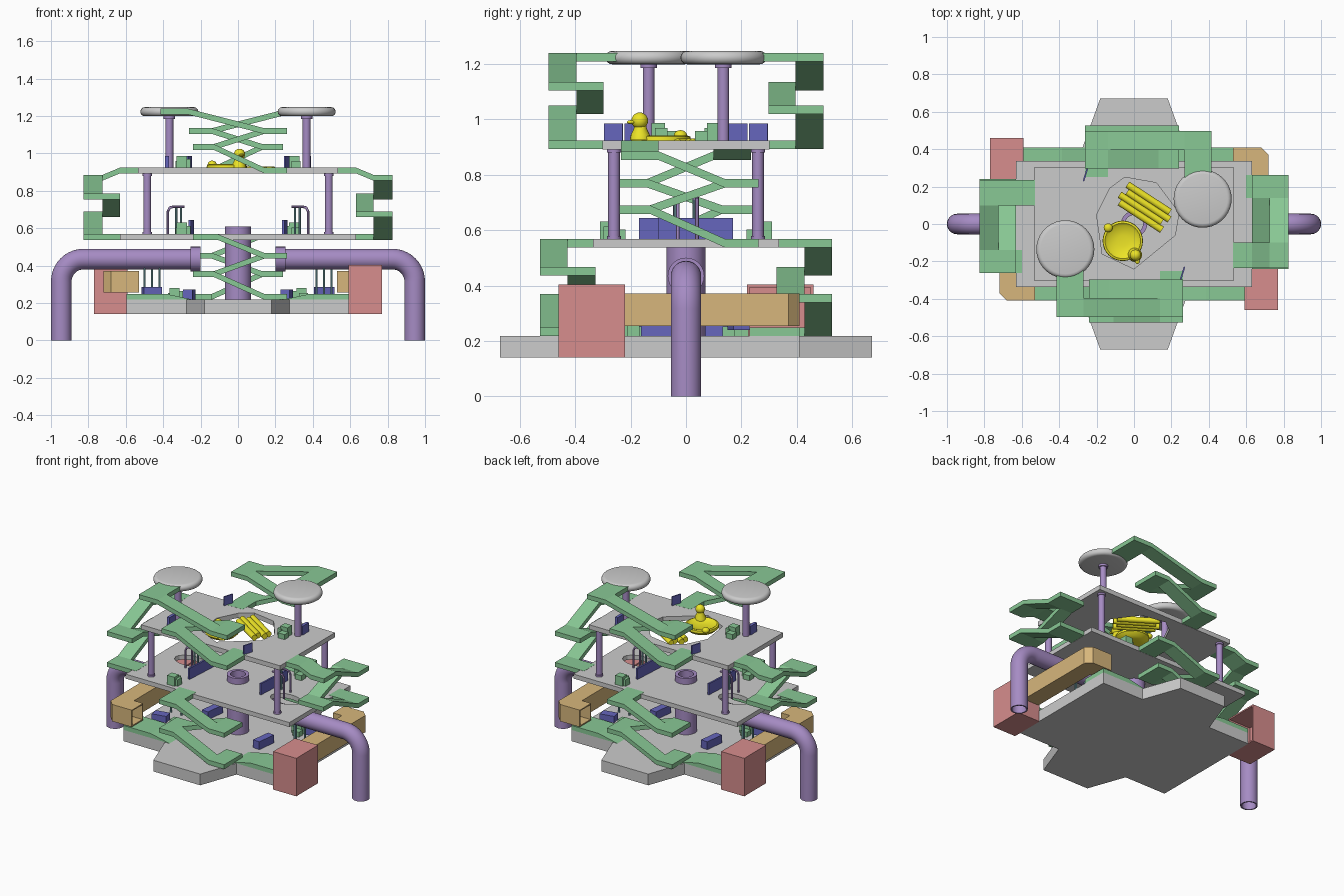
import bpy, bmesh, math
from mathutils import Matrix, Vector
from math import pi, cos, sin

if "Cube" in bpy.data.objects:
    bpy.data.objects.remove(bpy.data.objects["Cube"])

COLORS = dict(purple=(.38, .26, .55), green=(.25, .58, .30), blue=(.13, .13, .5), red=(.68, .27, .27),
              tan=(.68, .47, .2), yellow=(.85, .78, .02), teal=(.2, .42, .45))
MATS = {}
for n, c in COLORS.items():
    MATS[n] = bpy.data.materials.new(n)
    MATS[n].diffuse_color = (*c, 1)

def finish(name, bm, color=None, rot=0, smooth=False):
    bmesh.ops.recalc_face_normals(bm, faces=bm.faces[:])
    bm.transform(Matrix.Rotation(rot, 4, 'Z'))
    me = bpy.data.meshes.new(name)
    bm.to_mesh(me)
    bm.free()
    ob = bpy.data.objects.new(name, me)
    bpy.context.collection.objects.link(ob)
    if color:
        me.materials.append(MATS[color])
    if smooth:
        bpy.ops.object.select_all(action='DESELECT')
        bpy.context.view_layer.objects.active = ob
        ob.select_set(True)
        bpy.ops.object.shade_smooth_by_angle(angle=math.radians(35))
    return ob

def slab(bm, lo, hi):
    """Solid between two matching polygons."""
    a = [bm.verts.new(p) for p in lo]
    b = [bm.verts.new(p) for p in hi]
    n = len(a)
    bm.faces.new(a)
    bm.faces.new(b)
    return [bm.faces.new((a[i], a[(i+1) % n], b[(i+1) % n], b[i])) for i in range(n)]

def prism(bm, pts, z0, z1):
    return slab(bm, [(x, y, z0) for x, y in pts], [(x, y, z1) for x, y in pts])

def rect(x0, x1, y0, y1):
    return [(x0, y0), (x1, y0), (x1, y1), (x0, y1)]

def box(bm, x, y, z, sx, sy, sz, turn=0):
    m = Matrix.Rotation(turn, 2)
    pts = [m @ Vector(p) + Vector((x, y)) for p in rect(-sx/2, sx/2, -sy/2, sy/2)]
    prism(bm, pts, z, z + sz)

def skin(bm, rings, closed):
    n = len(rings[0])
    for i in range(len(rings) if closed else len(rings) - 1):
        r, s = rings[i], rings[(i+1) % len(rings)]
        for k in range(n):
            bm.faces.new((r[k], r[(k+1) % n], s[(k+1) % n], s[k]))

def lathe(bm, prof, cx, cy, seg=32, closed=False):
    """Revolve (radius, z) points about a vertical axis."""
    rings = [[bm.verts.new((cx + r*cos(2*pi*k/seg), cy + r*sin(2*pi*k/seg), z)) for k in range(seg)]
             for r, z in prof]
    skin(bm, rings, closed)
    if not closed:
        bm.faces.new(rings[0])
        bm.faces.new(rings[-1])

def sweep(bm, path, y, seg=28):
    """Tube along (x, z, radius) points in a plane of constant y."""
    P = [Vector((x, z)) for x, z, r in path]
    rings = []
    for i, p in enumerate(P):
        t = Vector((0, 0))
        for a, b in ((i-1, i), (i, i+1)):
            if a >= 0 and b < len(P) and (P[b] - P[a]).length > 1e-5:
                t += (P[b] - P[a]).normalized()
        t.normalize()
        r = path[i][2]
        rings.append([bm.verts.new((p.x - t.y*r*cos(2*pi*k/seg), y + r*sin(2*pi*k/seg),
                                    p.y + t.x*r*cos(2*pi*k/seg))) for k in range(seg)])
    return rings

def cut(ob, holes, z):
    bm = bmesh.new()
    for h in holes:
        prism(bm, h, z - .1, z + .1)
    c = finish("hole_cutter", bm)
    c.hide_render = True
    m = ob.modifiers.new("holes", 'BOOLEAN')
    m.object, m.solver = c, 'EXACT'
    bpy.context.view_layer.objects.active = ob
    bpy.ops.object.modifier_apply(modifier=m.name)
    bpy.data.objects.remove(c)

# base plate and the two upper decks
half = [(-.595, -.41), (-.275, -.41), (-.18, -.672), (.18, -.672), (.275, -.41), (.595, -.41)]
bm = bmesh.new()
prism(bm, half + [(-x, -y) for x, y in half], .14, .218)
finish("base_plate", bm)
bm = bmesh.new()
prism(bm, rect(-.63, .63, -.336, .336), .537, .568)
middle = finish("middle_deck", bm)
cut(middle, [[(s*(.41 + .11*cos(a*pi/8)), s*(-.06 + .07*sin(a*pi/8))) for a in range(16)] for s in (1, -1)]
    + [[(.06*cos(a*pi/16), .06*sin(a*pi/16)) for a in range(32)]], .55)
bm = bmesh.new()
prism(bm, rect(-.535, .535, -.302, .302), .892, .924)
upper = finish("upper_deck", bm)
cut(upper, [[(-.05, .25), (.12, .22), (.24, .06), (.22, -.06), (0, -.24), (-.17, -.16), (-.2, .05), (-.13, .19)]], .91)

# zigzag ramps: s runs along the side, l is the distance outwards
def ramp(name, lanes, z, start, rot, top):
    bm = bmesh.new()
    li, lm, lo = lanes
    def piece(s0, s1, l0, l1, za, zb, along='s'):
        zs = (za, zb, zb, za) if along == 's' else (za, za, zb, zb)
        pts = [(s0, -l0), (s1, -l0), (s1, -l1), (s0, -l1)]
        slab(bm, [(*p, q - .031) for p, q in zip(pts, zs)], [(*p, q) for p, q in zip(pts, zs)])
    A, B, A2, B2 = .14, -.13, .262, -.24
    piece(A, A2, start, lo, z[0], z[0])
    piece(A, B, lm, lo, z[0], z[1])
    piece(B2, B, li, lo, z[1], z[1])
    piece(B, A, li, lm, z[1], z[2])
    piece(A, A2, li, lo, z[2], z[2])
    t0, t1 = top[0]
    piece(A, t1, lm, lo, z[2], z[3])
    piece(t0, t1, lm, lo, z[3], z[3])
    for l0, l1, za, zb in top[1]:
        piece(t0, t1, l0, l1, za, zb, 'l')
    finish(name, bm, "green", rot)

for k, side in enumerate(("a", "b")):
    ramp("lower_ramp_" + side, (.327, .427, .526), (.249, .37, .468, .569), .327, k*pi,
         ((-.24, -.11), [(.3, .427, .569, .569)]))
    ramp("middle_ramp_" + side, (.63, .725, .825), (.569, .69, .785, .885), .6, k*pi + pi/2,
         ((-.235, -.1), [(.53, .63, .9245, .9245), (.63, .725, .9245, .885)]))
    ramp("upper_ramp_" + side, (.298, .395, .497), (.9245, 1.05, 1.135, 1.24), .25, k*pi,
         ((-.415, -.27), [(.22, .395, 1.24, 1.24)]))

for k, side in enumerate(("right", "left")):
    rot = k*pi
    # big bent pipe with inner collar
    bend = [(.825 + .12*cos(a*pi/20), .315 + .12*sin(a*pi/20)) for a in range(10, -1, -1)]
    line = [(.25, .435)] + bend + [(.945, 0)]
    bm = bmesh.new()
    outer = sweep(bm, [(x, z, .055) for x, z in line], 0)
    inner = sweep(bm, [(x, z, .046) for x, z in line], 0)
    skin(bm, outer + inner[::-1], True)
    c_out = sweep(bm, [(.2, .435, .066), (.255, .435, .066)], 0)
    c_in = sweep(bm, [(.2, .435, .046), (.255, .435, .046)], 0)
    skin(bm, c_out + c_in[::-1], True)
    finish("bent_pipe_" + side, bm, "purple", rot, True)

    # nest box open towards the base
    bm = bmesh.new()
    walls = prism(bm, rect(.592, .77, -.46, -.22), .14, .404)
    bmesh.ops.delete(bm, geom=[walls[3]], context='FACES_ONLY')
    bmesh.ops.recalc_face_normals(bm, faces=bm.faces[:])
    bmesh.ops.solidify(bm, geom=bm.faces[:], thickness=.01)
    finish("nest_box_" + side, bm, "red", rot)

    # square tunnel, open at both ends
    bm = bmesh.new()
    plan = [(.6, -.22), (.72, -.22), (.72, .37), (.68, .41), (.53, .41), (.53, .285), (.6, .285)]
    walls = prism(bm, plan, .255, .372)
    bmesh.ops.delete(bm, geom=[walls[0], walls[4]], context='FACES_ONLY')
    bmesh.ops.recalc_face_normals(bm, faces=bm.faces[:])
    bmesh.ops.solidify(bm, geom=bm.faces[:], thickness=.008)
    finish("square_tunnel_" + side, bm, "tan", rot)

    # raised corner steps with a slope down to the base
    bm = bmesh.new()
    for y0, y1 in ((-.41, -.23), (.23, .41)):
        prof = [(.24, .218), (.595, .218), (.595, .249), (.385, .249)]
        slab(bm, [(x, y0, z) for x, z in prof], [(x, y1, z) for x, z in prof])
    finish("corner_steps_" + side, bm, "green", rot)

    # deck pillars
    bm = bmesh.new()
    for y in (-.26, .26):
        lathe(bm, [(.025, .565), (.025, .58), (.021, .58), (.021, .88), (.026, .88), (.026, .893)], .485, y, 20)
    finish("deck_pillars_" + side, bm, "purple", rot, True)

    # lookout stem and rounded disc
    bm = bmesh.new()
    lathe(bm, [(.021, .92), (.021, 1.185), (.03, 1.185), (.03, 1.203)], .367, .135, 20)
    finish("lookout_stem_" + side, bm, "purple", rot, True)
    bm = bmesh.new()
    arc = [(.132 + .023*cos(a*pi/8), 1.223 + .024*sin(a*pi/8)) for a in range(-4, 5)]
    lathe(bm, arc, .367, .135, 40)
    finish("lookout_disc_" + side, bm, None, rot, True)

    # blue boards and blocks
    bm = bmesh.new()
    box(bm, .25, .035, .568, .012, .27, .077, -.06)
    box(bm, .26, -.262, .924, .008, .07, .062, -.3)
    box(bm, .38, .188, .924, .02, .068, .062)
    box(bm, .26, -.09, .218, .05, .14, .055, -.12)
    box(bm, .46, .19, .24, .1, .06, .045, .2)
    finish("blue_boards_" + side, bm, "blue", rot)

    # green stepping blocks
    bm = bmesh.new()
    for x, y, z in ((.3, .285, .568), (.3, .1, .924), (.34, .2, .218)):
        box(bm, x, y, z, .055, .05, .063)
        box(bm, x + .01, y - .045, z, .05, .045, .035)
        box(bm, x - .03, y - .01, z, .03, .045, .045)
    finish("stepping_blocks_" + side, bm, "green", rot)

    # hooked rails with thin bars, and bars under the pipe
    bm = bmesh.new()
    for y in (-.03, .04):
        path = [(.375, .55, .007), (.375, .69, .007), (.365, .71, .007), (.345, .715, .007), (.285, .715, .007)]
        rings = sweep(bm, path, y, 10)
        skin(bm, rings, False)
        bm.faces.new(rings[0])
        bm.faces.new(rings[-1])
    finish("hooked_rails_" + side, bm, "purple", rot, True)
    bm = bmesh.new()
    for x, y, z0, z1 in ((.305, .04, .568, .715), (.33, -.03, .568, .715), (.42, .02, .218, .39),
                         (.46, -.02, .218, .385), (.5, .02, .218, .39)):
        lathe(bm, [(.006, z0), (.006, z1)], x, y, 10)
    finish("thin_bars_" + side, bm, "teal", rot, True)

# central tube
bm = bmesh.new()
lathe(bm, [(.07, .218), (.07, .61), (.048, .61), (.048, .218)], 0, 0, 36, True)
finish("central_tube", bm, "purple", 0, True)

# bird-shaped float
bm = bmesh.new()
lathe(bm, [(.05, .893), (.085, .9), (.108, .922), (.106, .938), (.095, .942), (.08, .93), (.03, .922)], -.06, -.09, 32)
lathe(bm, [(.038, .925), (.034, .945), (.024, .965), (.021, .985)], .005, -.165, 20)
def ball(x, y, z, r, sc=(1, 1, 1)):
    m = Matrix.Translation((x, y, z)) @ Matrix.Diagonal((*sc, 1))
    bmesh.ops.create_uvsphere(bm, u_segments=20, v_segments=12, radius=r, matrix=m)
ball(.008, -.167, .995, .03)
ball(.018, -.198, .99, .012, (1.1, 1.3, .6))
ball(-.138, -.02, .942, .024, (1, 1, .8))
finish("bird_float", bm, "yellow", 0, True)

# log raft
bm = bmesh.new()
turn = Matrix.Translation((.055, .09, .912)) @ Matrix.Rotation(math.radians(-33), 4, 'Z')
for i, off in enumerate((.01, -.012, .014, -.006)):
    m = turn @ Matrix.Translation((off, -.05 + i*.034, 0)) @ Matrix.Rotation(pi/2, 4, 'Y')
    bmesh.ops.create_cone(bm, cap_ends=True, segments=16, radius1=.019, radius2=.019, depth=.27, matrix=m)
finish("log_raft", bm, "yellow", 0, True)

for m in bpy.data.materials:
    if m.users and not m.is_grease_pencil:
        m.use_nodes = True
        m.node_tree.nodes["Principled BSDF"].inputs["Base Color"].default_value = m.diffuse_color
